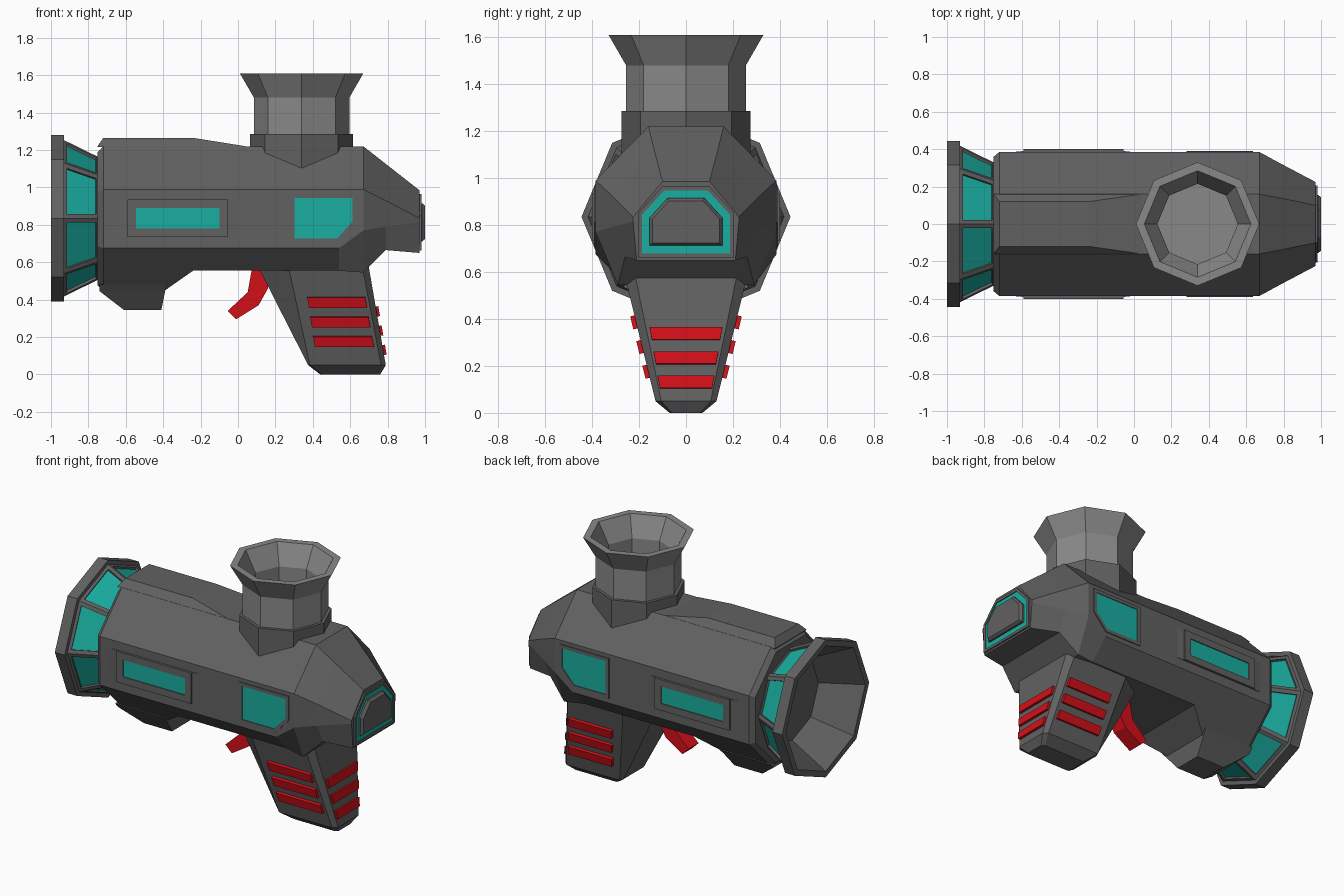
import bpy, bmesh, math
from mathutils import Vector as V

if "Cube" in bpy.data.objects:
    bpy.data.objects.remove(bpy.data.objects["Cube"])


def material(name, color):
    m = bpy.data.materials.new(name)
    m.diffuse_color = color
    m.use_nodes = True
    m.node_tree.nodes["Principled BSDF"].inputs["Base Color"].default_value = m.diffuse_color
    return m


TEAL = material("teal_glass", (0.01, 0.42, 0.35, 1))
RED = material("red_rubber", (0.65, 0.005, 0.01, 1))
DARK = material("dark_grey", (0.12, 0.12, 0.12, 1))
LIGHT = material("light_grey", (0.25, 0.25, 0.25, 1))


def loft(name, rings, start=True, end=True, mat=DARK):
    """Bridge rings of equal point count, optionally capping the ends."""
    bm = bmesh.new()
    vs = [[bm.verts.new(p) for p in r] for r in rings]
    n = len(rings[0])
    for a, b in zip(vs, vs[1:]):
        for i in range(n):
            j = (i + 1) % n
            bm.faces.new((a[i], a[j], b[j], b[i]))
    if start:
        bm.faces.new(vs[0][::-1])
    if end and len(vs) > 1:
        bm.faces.new(vs[-1])
    if len(vs) > 1:
        bmesh.ops.recalc_face_normals(bm, faces=bm.faces)
    me = bpy.data.meshes.new(name)
    bm.to_mesh(me)
    bm.free()
    ob = bpy.data.objects.new(name, me)
    bpy.context.collection.objects.link(ob)
    me.materials.append(mat)
    return ob


def inset(pts, t):
    out = []
    for i, v in enumerate(pts):
        u = (pts[i - 1] - v).normalized()
        w = (pts[(i + 1) % len(pts)] - v).normalized()
        out.append(v + (u + w) * t / u.cross(w).length)
    return out


def shift(pts, d):
    return [p + d for p in pts]


def panel(name, pts, out, t, rise, sink):
    """Raised frame around a sunken teal window."""
    top = shift(pts, out * rise)
    inner = inset(top, t)
    deep = shift(inner, -out * sink)
    loft(name + "_frame", [shift(pts, -out * 0.01), top, inner, deep], False, False)
    loft(name + "_glass", [shift(deep, -out * 0.003), deep], mat=TEAL)


def octagon(axis, pos, r):
    a = [(r * math.cos(k * math.pi / 4), r * math.sin(k * math.pi / 4)) for k in range(8)]
    if axis == "x":
        return [V((pos, c, 0.835 + s)) for c, s in a]
    return [V((0.34 + c, s, pos)) for c, s in a]


# main body: eight-sided sections (x, then y,z of top, shoulder, side, bottom)
sections = [
    (-0.75, .15, 1.19, .36, .98, .36, .685, .15, .475),
    (-0.72, .16, 1.22, .385, .99, .385, .675, .16, .45),
    (-0.39, .16, 1.22, .385, .99, .385, .675, .16, .45),
    (-0.24, .16, 1.22, .385, .99, .385, .675, .265, .555),
    (0.54, .16, 1.22, .385, .99, .385, .675, .265, .555),
    (0.67, .16, 1.22, .385, .99, .385, .77, .29, .545),
    (0.79, .137, 1.126, .32, .93, .32, .79, .26, .665),
    (0.97, .10, .985, .225, .835, .225, .815, .21, .65)]
rings = []
for s in sections:
    half = [(s[i], s[i + 1]) for i in (1, 3, 5, 7)]
    rings.append([V((s[0], y, z)) for y, z in half] +
                 [V((s[0], -y, z)) for y, z in half[::-1]])
loft("body", rings)


def slab(x0, x1, y, z):
    return [V((x0, -y, z)), V((x1, -y, z)), V((x1, y, z)), V((x0, y, z))]


# raised spine and lower fore grip
loft("top_spine", [slab(-.75, .06, .16, 1.215), slab(-.75, .03, .158, 1.222),
                   slab(-.72, -.24, .12, 1.265)])
loft("fore_grip", [slab(-.74, -.38, .20, .48), slab(-.74, -.39, .17, .445),
                   slab(-.61, -.41, .09, .345)])


# pistol grip: chamfered sections
def grip_ring(z, xf, xfc, xrc, xr, yf, ys, yr):
    half = [(xf, yf), (xfc, ys), (xrc, ys), (xr, yr)]
    return [V((x, y, z)) for x, y in half] + [V((x, -y, z)) for x, y in half[::-1]]


loft("grip", [grip_ring(0, .44, .45, .74, .76, .05, .07, .06),
              grip_ring(.05, .375, .385, .765, .79, .10, .13, .105),
              grip_ring(.60, .095, .265, .66, .695, .15, .265, .22)])

# red grip strips on both sides and the rear
for k in range(3):
    z0 = .36 - .105 * k
    z1 = z0 + .055
    xa, xb = .37 + .016 * k, .69 + .018 * k
    for s, side in ((1, "left"), (-1, "right")):
        q = [V((x, s * (.13 + (z - .05) * .2455), z))
             for x, z in ((xa + .01, z0), (xb, z0), (xb - .01, z1), (xa, z1))]
        d = V((0, s, -.245)) * .018
        loft(f"{side}_grip_strip_{k}", [shift(q, -d), shift(q, d)], mat=RED)
    z0 = .31 - .103 * k
    z1 = z0 + .053
    w = .145 - .017 * k
    q = [V((.79 - (z - .05) * .1727, y, z))
         for y, z in ((-w, z0), (w, z0), (w + .01, z1), (-w - .01, z1))]
    d = V((1, 0, .17)) * .014
    loft(f"rear_grip_strip_{k}", [shift(q, -d), shift(q, d)], mat=RED)

# trigger
trig = [(.075, .57), (.18, .57), (.16, .46), (.11, .37), (-.01, .295), (-.055, .34), (.052, .44)]
loft("trigger", [[V((x, y, z)) for x, z in trig] for y in (-.05, .05)], mat=RED)

# flared muzzle with eight windows
loft("muzzle_flange", [octagon("x", p, r) for p, r in
     ((-.93, .37), (-.93, .445), (-1, .445), (-1, .405), (-.76, .27))], False, True)
wide, narrow = octagon("x", -.935, .42), octagon("x", -.735, .322)
for k in range(8):
    j = (k + 1) % 8
    q = [wide[k], wide[j], narrow[j], narrow[k]]
    out = (q[1] - q[0]).cross(q[3] - q[0]).normalized()
    mid = sum(q, V()) / 4
    if out.dot(mid - V((mid.x, 0, .835))) < 0:
        out = -out
    panel(f"muzzle_window_{k}", q, out, .024, 0, .014)

# hopper on top: collar and open flared cup
loft("hopper_collar", [octagon("z", z, r) for z, r in ((1.05, .275), (1.285, .275))])
loft("hopper_cup", [octagon("z", z, r) for z, r in
     ((1.28, .255), (1.48, .255), (1.61, .33), (1.61, .285), (1.48, .215), (1.30, .215))], mat=LIGHT)

# side windows, mirrored
for s, side in ((1, "left"), (-1, "right")):
    out = V((0, s, 0))

    def rect(x0, x1, y):
        return [V((x, s * y, z)) for x, z in ((x0, .735), (x1, .735), (x1, .935), (x0, .935))]
    loft(side + "_long_bezel", [rect(-.655, 0, .384), rect(-.59, -.055, .39)])
    panel(side + "_long_window", rect(-.59, -.055, .39), out, .045, .01, .006)
    pts = [(.28, .705), (.54, .705), (.635, .81), (.635, .965), (.28, .965)]
    panel(side + "_rear_window", [V((x, s * .385, z)) for x, z in pts], out, .022, .006, .004)

# arched window and plug on the rear end
arch = [V((.97, y, z)) for y, z in ((-.205, .662), (.205, .662), (.205, .85), (.1, .965),
                                    (-.1, .965), (-.205, .85))]
panel("end_window", arch, V((1, 0, 0)), .017, .01, .006)
plug = inset(arch, .05)
loft("end_plug", [plug, shift(plug, V((.015, 0, 0))), shift(inset(plug, .012), V((.03, 0, 0)))])
